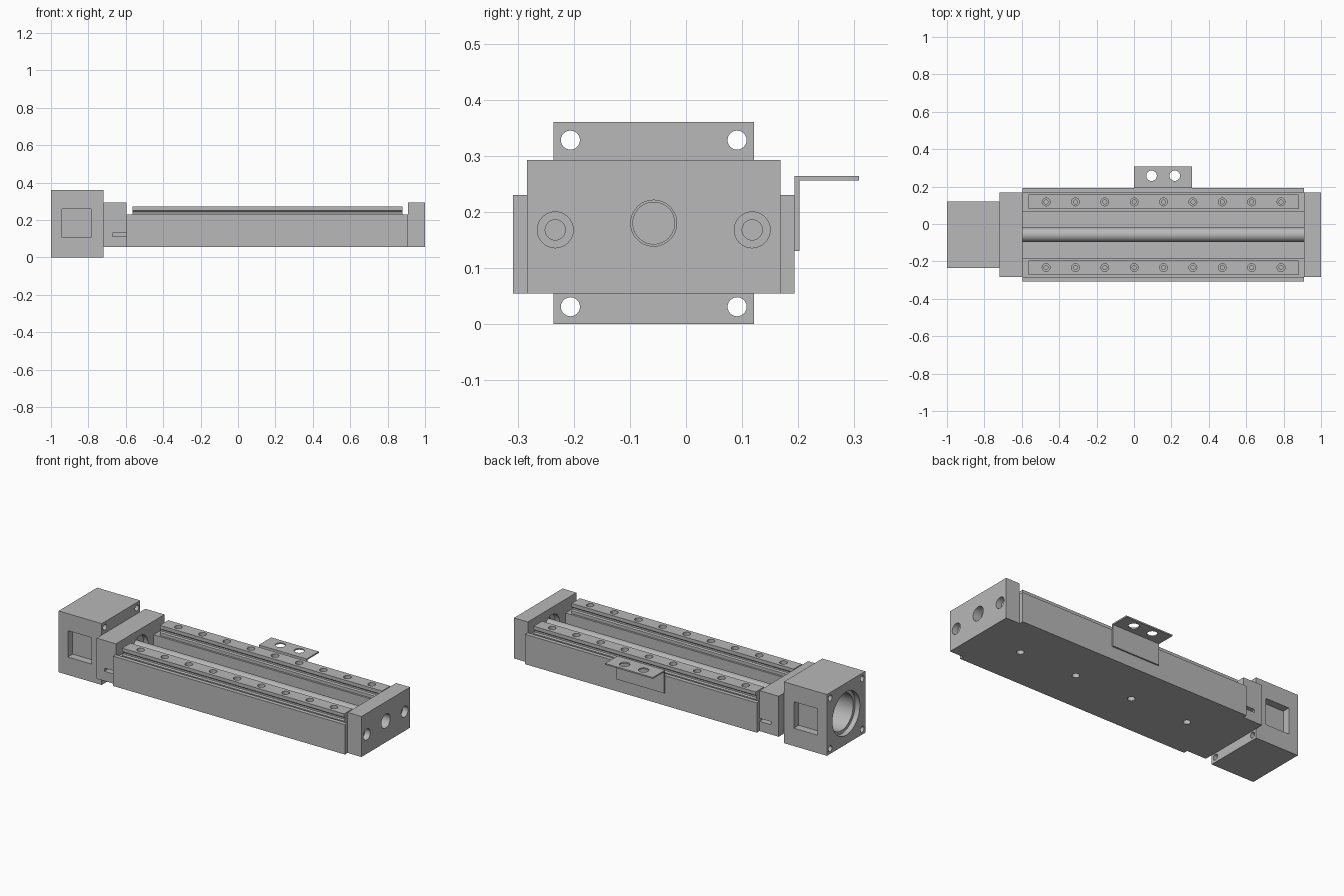
import bpy
import bmesh
from math import pi
from mathutils import Matrix, Vector

if "Cube" in bpy.data.objects:
    bpy.data.objects.remove(bpy.data.objects["Cube"], do_unlink=True)

grey = bpy.data.materials.new("machined_grey")
grey.use_nodes = True
grey.diffuse_color = (0.48, 0.48, 0.48, 1)
grey.node_tree.nodes["Principled BSDF"].inputs["Base Color"].default_value = (0.48, 0.48, 0.48, 1)

MID = -0.0575      # y of the centre line
AXIS_Z = 0.18      # height of the screw axis
RAIL = 0.1755      # rail offset from the centre line
TURN = {"x": Matrix.Rotation(pi / 2, 4, "Y"), "z": Matrix.Identity(4)}


def finish(name, bm):
    bmesh.ops.recalc_face_normals(bm, faces=bm.faces)
    mesh = bpy.data.meshes.new(name)
    bm.to_mesh(mesh)
    bm.free()
    obj = bpy.data.objects.new(name, mesh)
    bpy.context.collection.objects.link(obj)
    mesh.materials.append(grey)
    return obj


def box(name, x, y, z):
    bm = bmesh.new()
    bmesh.ops.create_cube(bm, size=1)
    for v in bm.verts:
        v.co = [lo + (c + 0.5) * (hi - lo) for c, (lo, hi) in zip(v.co, (x, y, z))]
    return finish(name, bm)


def rod(name, axis, centre, radius, length, sides=32):
    bm = bmesh.new()
    bmesh.ops.create_cone(bm, cap_ends=True, segments=sides, radius1=radius, radius2=radius,
                          depth=length, matrix=Matrix.Translation(centre) @ TURN[axis])
    return finish(name, bm)


def extrude_x(name, outline, x0, x1):
    bm = bmesh.new()
    face = bm.faces.new([bm.verts.new((x0, y, z)) for y, z in outline])
    side = bmesh.ops.extrude_face_region(bm, geom=[face])["geom"]
    bmesh.ops.translate(bm, vec=(x1 - x0, 0, 0),
                        verts=[g for g in side if isinstance(g, bmesh.types.BMVert)])
    return finish(name, bm)


def activate(obj):
    bpy.ops.object.select_all(action="DESELECT")
    obj.select_set(True)
    bpy.context.view_layer.objects.active = obj


def cut(obj, cutter):
    cutter.hide_render = True
    mod = obj.modifiers.new("cut", "BOOLEAN")
    mod.operation = "DIFFERENCE"
    mod.solver = "EXACT"
    mod.object = cutter
    activate(obj)
    bpy.ops.object.modifier_apply(modifier=mod.name)
    bpy.data.objects.remove(cutter, do_unlink=True)


def drill(obj, axis, centre, radius, length, sides=32):
    cut(obj, rod("drill", axis, centre, radius, length, sides))


def mirrored(half):
    """Close a half outline (offset from centre line, z) on both sides."""
    return [(MID + y, z) for y, z in half] + [(MID - y, z) for y, z in reversed(half)]


parts = []

# Motor housing: stepped bore, side pockets, corner bolt holes
housing = box("motor_housing", (-1, -0.72), (-0.236, 0.121), (0, 0.36))
drill(housing, "x", (-1, MID, AXIS_Z), 0.127, 0.06, 64)
drill(housing, "x", (-0.9, MID, AXIS_Z), 0.108, 0.28, 64)
for y in (-0.236, 0.121):
    cut(housing, box("pocket", (-0.94, -0.785), (y - 0.045, y + 0.045), (0.105, 0.26)))
for y in (-0.206, 0.091):
    for z in (0.031, 0.328):
        drill(housing, "x", (-0.86, y, z), 0.017, 0.4, 24)
parts.append(housing)

# Bearing block with side slots and a recess for the screw
bearing = box("bearing_block", (-0.72, -0.595), (-0.283, 0.168), (0.055, 0.293))
drill(bearing, "x", (-0.595, MID, AXIS_Z), 0.075, 0.06, 48)
for y in (-0.283, 0.168):
    cut(bearing, box("slot", (-0.67, -0.58), (y - 0.05, y + 0.05), (0.112, 0.13)))
parts.append(bearing)

# End plate with counterbored bolt holes and a screw bore
plate = box("end_plate", (0.91, 1), (-0.283, 0.168), (0.055, 0.293))
drill(plate, "x", (0.95, MID, AXIS_Z), 0.041, 0.2, 48)
drill(plate, "x", (0.91, MID, AXIS_Z), 0.07, 0.06, 48)
for side in (-1, 1):
    y = MID + side * RAIL
    drill(plate, "x", (1, y, 0.168), 0.032, 0.07)
    drill(plate, "x", (0.95, y, 0.168), 0.018, 0.16)
parts.append(plate)

# Channel-shaped base with outer lips, rail seats and mounting holes
base = extrude_x("channel_base", mirrored([
    (0.2505, 0.055), (0.2505, 0.23), (0.2255, 0.23), (0.2255, 0.212),
    (0.1255, 0.212), (0.1255, 0.1)]), -0.595, 0.91)
for i in range(4):
    drill(base, "z", (-0.4025 + 0.373 * i, MID, 0.08), 0.02, 0.1, 24)
parts.append(base)

# Grooved guide rails with counterbored screws holes
for name, side in (("front_rail", -1), ("back_rail", 1)):
    y = MID + side * RAIL
    half = [(0.039, 0.212), (0.039, 0.23), (0.032, 0.236), (0.032, 0.246), (0.039, 0.252), (0.039, 0.272)]
    outline = [(y + a, z) for a, z in half] + [(y - a, z) for a, z in reversed(half)]
    rail = extrude_x(name, outline, -0.563, 0.88)
    for i in range(9):
        x = -0.47 + 0.157 * i
        drill(rail, "z", (x, y, 0.272), 0.021, 0.04, 20)
        drill(rail, "z", (x, y, 0.25), 0.011, 0.06, 16)
    parts.append(rail)

# Drive screw
parts.append(rod("drive_screw", "x", (0.16, MID, AXIS_Z), 0.038, 1.58, 48))

# Sensor bracket: bent sheet with two holes
bracket = extrude_x("sensor_bracket", [
    (0.193, 0.13), (0.202, 0.13), (0.202, 0.256), (0.308, 0.256), (0.308, 0.264), (0.193, 0.264)], 0, 0.31)
for x in (0.094, 0.218):
    drill(bracket, "z", (x, 0.258, 0.26), 0.028, 0.05)
parts.append(bracket)

for part in parts:
    activate(part)
    bpy.ops.object.shade_smooth_by_angle(angle=pi / 6)
